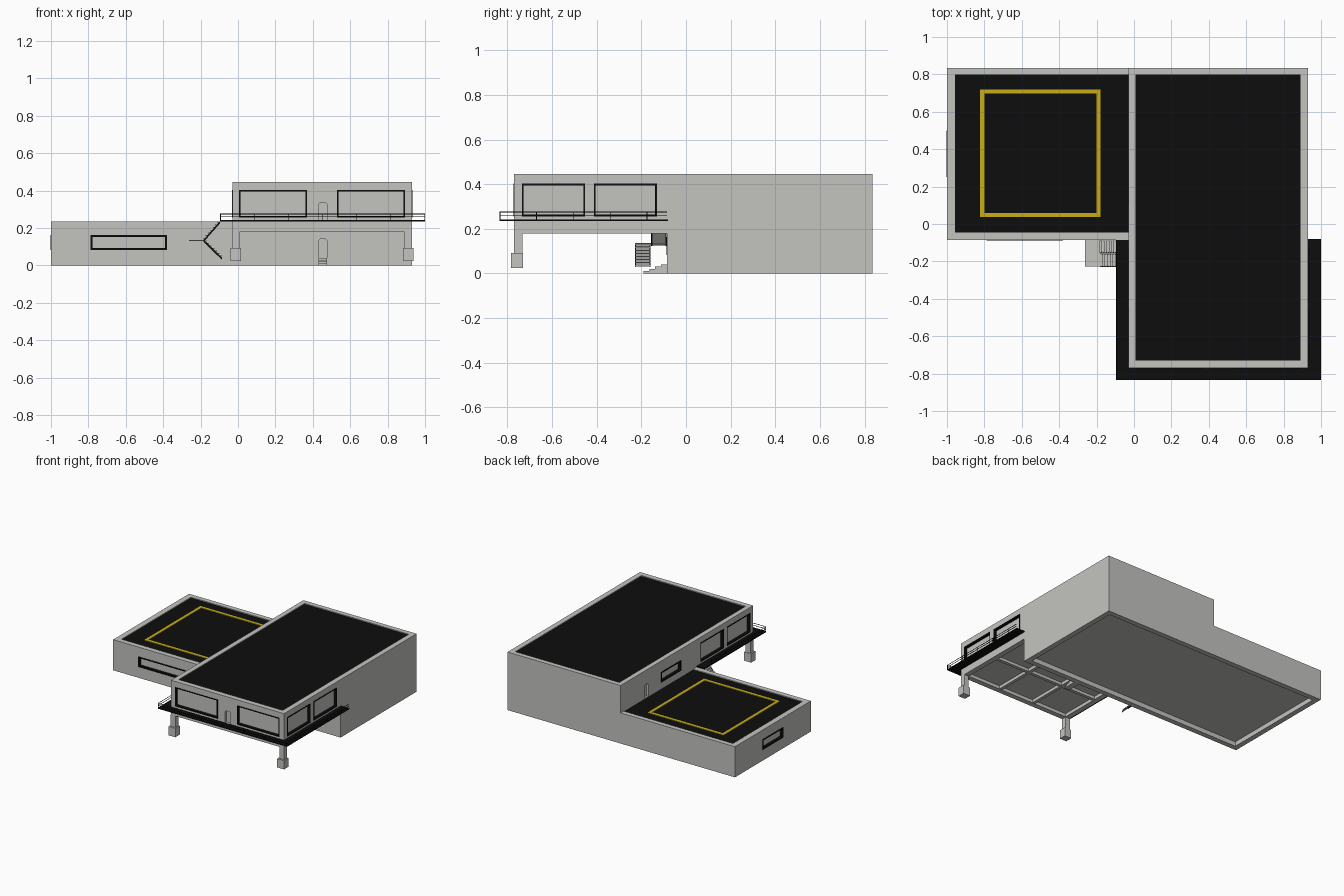
import bpy, bmesh
from mathutils import Vector

cube = bpy.data.objects.get("Cube")
if cube:
    bpy.data.objects.remove(cube, do_unlink=True)


def material(name, r, g, b):
    m = bpy.data.materials.new(name)
    m.use_nodes = True
    m.diffuse_color = (r, g, b, 1)
    m.node_tree.nodes["Principled BSDF"].inputs["Base Color"].default_value = (r, g, b, 1)
    return m


GREY = material("concrete grey", 0.55, 0.55, 0.53)
BLACK = material("asphalt black", 0.004, 0.004, 0.004)
YELLOW = material("marking yellow", 0.58, 0.42, 0.008)


def prism(name, axis, pts, lo, hi, mat=GREY):
    """Extrude a 2D outline along one axis."""
    def place(p, d):
        a, b = p
        return {"x": (d, a, b), "y": (a, d, b), "z": (a, b, d)}[axis]
    bm = bmesh.new()
    face = bm.faces.new([bm.verts.new(place(p, lo)) for p in pts])
    out = bmesh.ops.extrude_face_region(bm, geom=[face])
    moved = [v for v in out["geom"] if isinstance(v, bmesh.types.BMVert)]
    bmesh.ops.translate(bm, verts=moved, vec=Vector(place((0, 0), hi - lo)))
    bmesh.ops.recalc_face_normals(bm, faces=bm.faces)
    mesh = bpy.data.meshes.new(name)
    bm.to_mesh(mesh)
    bm.free()
    mesh.materials.append(mat)
    ob = bpy.data.objects.new(name, mesh)
    bpy.context.collection.objects.link(ob)
    return ob


def rect(a0, a1, b0, b1):
    return [(a0, b0), (a1, b0), (a1, b1), (a0, b1)]


def box(name, x0, x1, y0, y1, z0, z1, mat=GREY):
    return prism(name, "z", rect(x0, x1, y0, y1), z0, z1, mat)


def cut(target, cutter):
    cutter.hide_render = True
    mod = target.modifiers.new("cut", "BOOLEAN")
    mod.operation, mod.solver, mod.object = "DIFFERENCE", "EXACT", cutter
    bpy.context.view_layer.objects.active = target
    bpy.ops.object.modifier_apply(modifier=mod.name)
    bpy.data.objects.remove(cutter, do_unlink=True)


def frame(name, axis, a0, a1, b0, b1, w, lo, hi, mat):
    """Four bars around a rectangle."""
    for part in (rect(a0, a1, b0, b0 + w), rect(a0, a1, b1 - w, b1),
                 rect(a0, a0 + w, b0 + w, b1 - w), rect(a1 - w, a1, b0 + w, b1 - w)):
        prism(name, axis, part, lo, hi, mat)


def window(target, axis, plane, out, a0, a1, z0, z1, w=0.008):
    """Recessed opening lined with a black frame."""
    inner, lip = plane - out * 0.02, plane + out * 0.002
    cut(target, prism("window_cutter", axis, rect(a0, a1, z0, z1), inner, plane + out * 0.02))
    frame("window_frame", axis, a0, a1, z0, z1, w, inner, lip, BLACK)


def door(target, axis, plane, out, a0, a1, z0, z1, c=0.008):
    outline = [(a0, z0), (a1, z0), (a1, z1 - c), (a1 - c, z1), (a0 + c, z1), (a0, z1 - c)]
    cut(target, prism("door_cutter", axis, outline, plane - out * 0.015, plane + out * 0.02))


# Stepped main building and the overhanging front
main = prism("main_building", "y", [(-1, 0), (0.93, 0), (0.93, 0.445), (-0.03, 0.445),
                                    (-0.03, 0.235), (-1, 0.235)], -0.085, 0.835)
front = box("front_overhang", -0.03, 0.93, -0.77, -0.085, 0.18, 0.445)

# Roof recesses and underside recesses
for body in (main, front):
    cut(body, box("roof_cutter", 0.007, 0.89, -0.73, 0.798, 0.435, 0.5))
cut(main, box("low_roof_cutter", -0.957, -0.03, -0.045, 0.798, 0.225, 0.3))
cut(main, box("floor_cutter", -0.96, 0.89, -0.045, 0.795, -0.1, 0.035))
cut(front, box("underside_cutter", 0.01, 0.89, -0.73, -0.125, 0.1, 0.205))

# Openings
for a0, a1 in ((0.005, 0.368), (0.53, 0.892)):
    window(front, "y", -0.77, -1, a0, a1, 0.255, 0.402)
for plane, out in ((0.93, 1), (-0.03, -1)):
    for a0, a1 in ((-0.735, -0.452), (-0.413, -0.13)):
        window(front, "x", plane, out, a0, a1, 0.255, 0.402)
window(main, "y", -0.085, -1, -0.788, -0.38, 0.083, 0.163, 0.01)
window(main, "x", -1, -1, 0.25, 0.5, 0.083, 0.163, 0.01)
window(main, "x", -0.03, -1, 0.1, 0.345, 0.28, 0.36, 0.01)
door(main, "x", -0.03, -1, 0.5, 0.545, 0.235, 0.335)
door(main, "y", -0.085, -1, 0.43, 0.475, 0.04, 0.14)
door(front, "y", -0.77, -1, 0.43, 0.475, 0.242, 0.335)

# Roof surfaces and landing pad border
box("upper_roof", 0.007, 0.89, -0.73, 0.798, 0.433, 0.439, BLACK)
box("lower_roof", -0.957, -0.03, -0.045, 0.798, 0.223, 0.229, BLACK)
frame("landing_pad_border", "z", -0.823, -0.178, 0.037, 0.72, 0.023, 0.229, 0.233, YELLOW)

# Beams under the overhang
for x in (0.3, 0.6):
    box("long_beam", x - 0.012, x + 0.012, -0.73, -0.125, 0.182, 0.21)
box("cross_beam", 0.01, 0.89, -0.44, -0.416, 0.183, 0.21)

# Front legs with block feet
for x in (-0.012, 0.91):
    box("leg", x - 0.02, x + 0.02, -0.77, -0.733, 0.09, 0.18)
    box("foot", x - 0.029, x + 0.029, -0.784, -0.73, 0.025, 0.092)

# Walkway in three strips around the overhang
DX0, DX1, DY = -0.095, 1.0, -0.835
box("front_walkway", DX0, DX1, DY, -0.77, 0.234, 0.242, BLACK)
box("left_walkway", 0.93, DX1, -0.77, -0.08, 0.234, 0.242, BLACK)
box("right_walkway", DX0, -0.03, -0.77, -0.085, 0.234, 0.242, BLACK)

# Railing
r = 0.0014
for z in (0.259, 0.275):
    box("front_rail", DX0, DX1, DY, DY + 2 * r, z - r, z + r, BLACK)
    box("left_rail", DX1 - 2 * r, DX1, DY, -0.085, z - r, z + r, BLACK)
    box("right_rail", DX0, DX0 + 2 * r, DY, -0.16, z - r, z + r, BLACK)
for i in range(7):
    x = DX0 + r + i * (DX1 - DX0 - 2 * r) / 6
    box("front_post", x - r, x + r, DY, DY + 2 * r, 0.24, 0.275, BLACK)
for i in range(1, 5):
    y = DY + i * 0.165
    for x in (DX0 + r, DX1 - r):
        box("side_post", x - r, x + r, y - r, y + r, 0.24, 0.275, BLACK)


def flight(name, x0, z0, x1, z1, y0, y1, steps=7):
    """Sloped slab with treads and black side strips."""
    prism(name + "_slab", "y", [(x0, z0 - 0.014), (x1, z1 - 0.014), (x1, z1 - 0.008),
                                (x0, z0 - 0.008)], y0, y1)
    dx, dz = (x1 - x0) / steps, (z1 - z0) / steps
    for i in range(steps):
        a, b = sorted((x0 + i * dx, x0 + (i + 1) * dx))
        z = z0 + (i + 0.5) * dz
        box(name + "_tread", a, b, y0, y1, z - 0.005, z, GREY)
    for y in (y0, y1 - 0.003):
        prism(name + "_side", "y", [(x0, z0 - 0.016), (x1, z1 - 0.016), (x1, z1 - 0.004),
                                    (x0, z0 - 0.004)], y - 0.001, y + 0.004, BLACK)


# Outside stair with a landing
flight("upper_flight", -0.097, 0.24, -0.185, 0.14, -0.155, -0.088)
box("stair_landing", -0.262, -0.18, -0.228, -0.086, 0.13, 0.137)
flight("lower_flight", -0.182, 0.14, -0.085, 0.045, -0.228, -0.16)

# Steps to the lower door
for i in range(4):
    box("door_step", 0.43, 0.475, -0.19 + i * 0.026, -0.085, i * 0.01, (i + 1) * 0.01)
